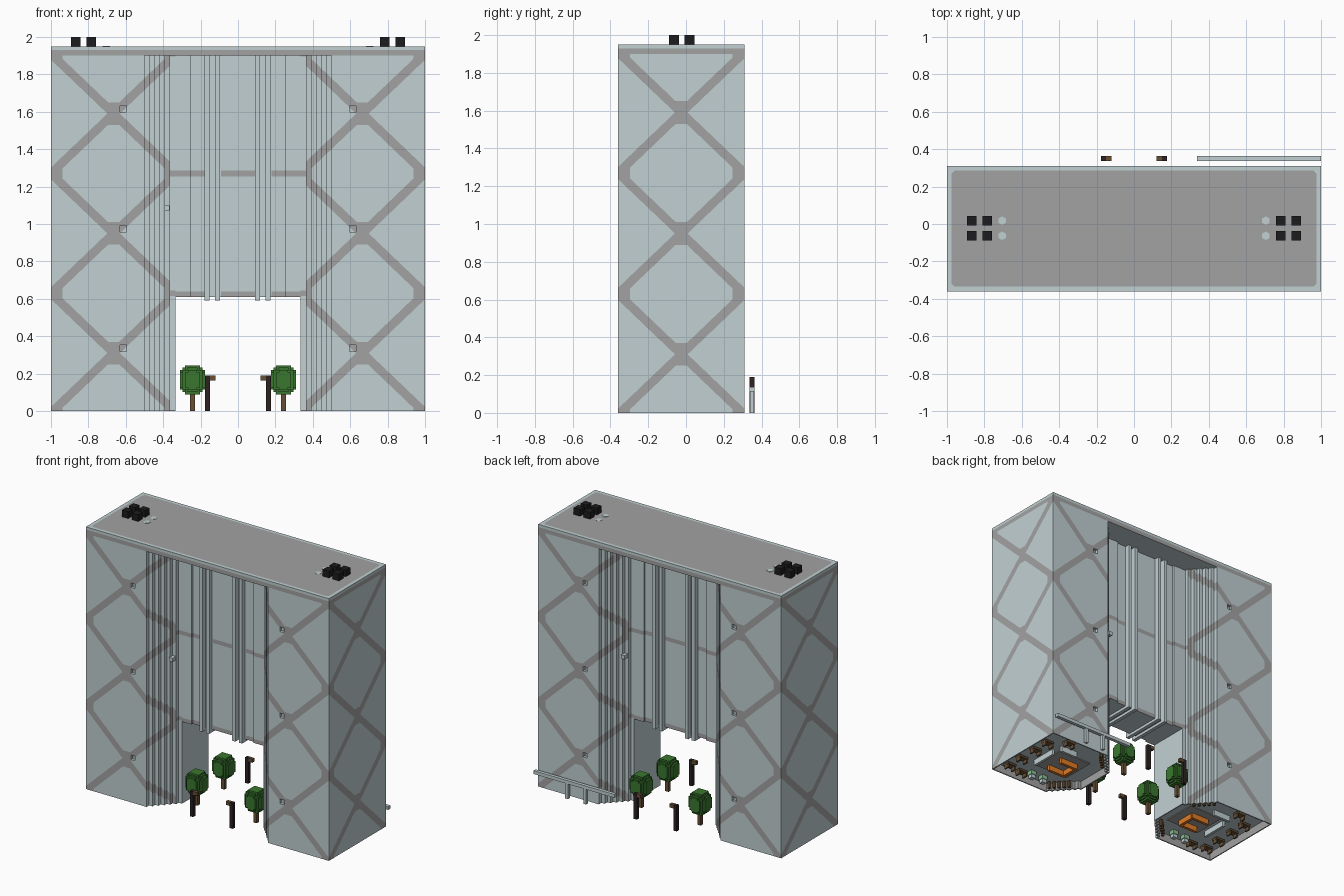
import bpy, bmesh
from mathutils import Vector

cube = bpy.data.objects.get("Cube")
if cube:
    bpy.data.objects.remove(cube, do_unlink=True)

CY = -0.025          # middle of the building's depth
HALF = 0.335         # half depth, also half width of a tower
TOP = 1.9
STEP = 0.64          # height of one lattice diamond
CEILING = 0.06       # lobby height
LAMP_ROWS = (.335, .975, 1.615)


def material(name, *rgb):
    m = bpy.data.materials.new(name)
    m.use_nodes = True
    m.diffuse_color = (*rgb, 1)
    m.node_tree.nodes["Principled BSDF"].inputs["Base Color"].default_value = (*rgb, 1)
    return m


WALL = material("pale blue grey", .535, .63, .645)
GREY = material("warm grey", .36, .365, .36)
BLACK = material("black", .012, .012, .013)
POST = material("dark brown", .025, .015, .015)
WOOD = material("wood brown", .14, .08, .035)
LEAF = material("leaf green", .042, .185, .028)
ORANGE = material("orange", .75, .2, .02)
MINT = material("mint green", .25, .5, .3)


def finish(name, bm, *mats):
    bmesh.ops.recalc_face_normals(bm, faces=bm.faces)
    me = bpy.data.meshes.new(name)
    bm.to_mesh(me)
    bm.free()
    for m in mats:
        me.materials.append(m)
    ob = bpy.data.objects.new(name, me)
    bpy.context.collection.objects.link(ob)


def add_box(bm, centre, size):
    for v in bmesh.ops.create_cube(bm, size=1)["verts"]:
        v.co = Vector(c + a * s for c, a, s in zip(centre, v.co, size))


def boxes(name, mat, *parts):
    bm = bmesh.new()
    for centre, size in parts:
        add_box(bm, centre, size)
    finish(name, bm, mat)


def prism(pts, z0, z1):
    bm = bmesh.new()
    lo = [bm.verts.new((x, y, z0)) for x, y in pts]
    hi = [bm.verts.new((x, y, z1)) for x, y in pts]
    bottom = bm.faces.new(lo)
    bm.faces.new(hi)
    for i in range(len(pts)):
        j = (i + 1) % len(pts)
        bm.faces.new((lo[i], lo[j], hi[j], hi[i]))
    bmesh.ops.recalc_face_normals(bm, faces=bm.faces)
    return bm, bottom


def cut(bm, faces, co, no):
    geom = set(faces)
    for f in faces:
        geom.update(f.edges)
        geom.update(f.verts)
    bmesh.ops.bisect_plane(bm, geom=list(geom), dist=1e-5, plane_co=co, plane_no=no)


def wrap(v):
    return abs((v + STEP / 2) % STEP - STEP / 2)


def on_lattice(s, t):
    line = min(wrap(s + t), wrap(s - t)) < .032
    crossing = abs(s) < .03 and wrap(t) < .06
    edge_node = abs(s) > .26 and wrap(t + STEP / 2) < .035
    return line or crossing or edge_node


# Which faces of a tower carry the lattice
def is_side(f):
    return abs(f.calc_center_median().x) > .999 and abs(f.normal.x) > .9


def is_flat_front(f):
    c = f.calc_center_median()
    return f.normal.y * (c.y - CY) > .9 * abs(c.y - CY) and abs(c.y - CY) > HALF - .001


def is_front(f):
    c = f.calc_center_median()
    if abs(f.normal.y) > .9:
        return f.normal.y * (c.y - CY) > 0 and abs(c.y - CY) > .15
    return abs(f.normal.x) > .9 and f.normal.x * c.x < 0 and .34 < abs(c.x) < .51


# Stepped corner towers: shallow open lobby, square wall pockets and painted lattice
def tower(name, side):
    half = [(1, HALF), (.5, HALF)]
    for i in range(6):
        y = HALF - .03 * (i + 1)
        half += [(.5 - .0275 * i, y), (.5 - .0275 * (i + 1), y)]
    pts = [(side * x, CY - y) for x, y in half]
    pts += [(side * x, CY + y) for x, y in reversed(half)]
    bm, bottom = prism(pts, 0, TOP)
    bmesh.ops.inset_region(bm, faces=[bottom], thickness=.012)
    lining = bmesh.ops.inset_region(bm, faces=[bottom], thickness=.0001)["faces"]
    for f in lining:
        f.material_index = 1
    for v in bottom.verts:
        v.co.z = CEILING
    bm.normal_update()

    # pockets
    px = side * .613
    planes = [((px + d, 0, 0), (1, 0, 0)) for d in (-.017, .017)]
    planes += [((0, 0, z + d), (0, 0, 1)) for z in LAMP_ROWS for d in (-.017, .017)]
    for co, no in planes:
        cut(bm, [f for f in bm.faces if is_flat_front(f)], co, no)
    bm.normal_update()
    for f in [f for f in bm.faces if is_flat_front(f)]:
        c = f.calc_center_median()
        if abs(c.x - px) < .01 and min(abs(c.z - z) for z in LAMP_ROWS) < .01:
            bmesh.ops.inset_region(bm, faces=[f], thickness=.0001)
            for v in f.verts:
                v.co.y += .02 if c.y < CY else -.02
    bm.normal_update()

    # lattice, narrowing to a thin band on the innermost step
    k = STEP / 2 / HALF
    up = Vector((0, 0, 1))
    for pick, centre, axis in ((is_front, Vector((side * .665, CY, .31)), Vector((k, 0, 0))),
                               (is_side, Vector((side, CY, .31)), Vector((0, k, 0)))):
        planes = [(centre + axis * (d / k / k), axis) for d in (-.26, -.03, .03, .26)]
        for row in range(-1, 4):
            base = centre + up * row * STEP
            planes += [(base + up * d, axis * w + up) for d in (-.032, .032) for w in (-1, 1)]
            planes += [(base + up * d, up) for d in (-.06, .06, .285, .305, .335, .355)]
        for co, no in planes:
            cut(bm, [f for f in bm.faces if pick(f)], co, no)
        bm.normal_update()
        for f in bm.faces:
            if pick(f):
                c = f.calc_center_median()
                d = c - centre
                if abs(c.x) < .364:
                    f.material_index = int(wrap(d.z + STEP / 2) < .015)
                else:
                    f.material_index = int(on_lattice(d.dot(axis), d.z))
    finish(name, bm, WALL, GREY)


tower("right_tower", -1)
tower("left_tower", 1)

# Recessed bridge with broken horizontal bands
half = [(HALF, .155), (.255, .155), (.255, .14)]
front = [(-x, -y) for x, y in half] + [(x, -y) for x, y in reversed(half)]
bm, _ = prism([(x, CY + y) for x, y in front + [(-x, -y) for x, y in front]], .61, TOP)
for z in (.64, 1.255, 1.285):
    cut(bm, bm.faces[:], (0, 0, z), (0, 0, 1))
for x in (-.18, -.09, .09, .18):
    cut(bm, bm.faces[:], (x, 0, 0), (1, 0, 0))
bm.normal_update()
for f in bm.faces:
    c = f.calc_center_median()
    banded = c.z < .64 or 1.255 < c.z < 1.285
    if abs(f.normal.z) < .5 and banded and not .09 < abs(c.x) < .18:
        f.material_index = 1
finish("bridge", bm, WALL, GREY)

# Fins that wrap the bridge front, underside and back
boxes("bridge_fins", WALL, *[((x, CY, (TOP + .59) / 2), (.027, .35, TOP - .59))
                             for x in (-.165, -.11, .105, .16)])

# Roof slab with a grey edge band and a grey deck with clipped corners
bm = bmesh.new()
add_box(bm, (0, CY, 1.925), (2, .67, .05))
cut(bm, bm.faces[:], (0, 0, 1.93), (0, 0, 1))
for s in (-1, 1):
    for co, no in (((s * .975, 0, 0), (1, 0, 0)), ((0, CY + s * .31, 0), (0, 1, 0)),
                   ((s * 1.27, CY, 0), (1, 1, 0)), ((s * 1.27, CY, 0), (1, -1, 0))):
        cut(bm, [f for f in bm.faces if f.calc_center_median().z > 1.949], co, no)
bm.normal_update()
for f in bm.faces:
    c = f.calc_center_median()
    x, y = abs(c.x), abs(c.y - CY)
    edge_band = abs(f.normal.z) < .5 and c.z < 1.93
    deck = c.z > 1.949 and x < .975 and y < .31 and x + y < 1.27
    f.material_index = int(edge_band or deck)
finish("roof_slab", bm, WALL, GREY)

# Rooftop equipment
boxes("roof_units", BLACK, *[((s * x, y, 1.975), (.052, .052, .05))
                             for s in (-1, 1) for x in (.785, .867) for y in (-.063, .018)])

bm = bmesh.new()
for s in (-1, 1):
    for y in (-.063, .018):
        vs = bmesh.ops.create_cone(bm, cap_ends=True, segments=6, radius1=.023,
                                   radius2=.023, depth=.004)["verts"]
        bmesh.ops.translate(bm, verts=vs, vec=(s * .705, y, 1.95))
finish("roof_vents", bm, WALL)

boxes("wall_boxes", WALL, *[((s * .38, CY + s * .2, 1.085), (.028, .05, .028)) for s in (-1, 1)])

# Railing behind the left tower
boxes("railing", WALL, ((.668, .35, .125), (.664, .025, .025)),
      *[((x, .35, .06), (.022, .022, .12)) for x in (.58, .73)])

# Blocky trees and lamp posts in the passage
for s, side in ((-1, "right"), (1, "left")):
    x = s * .243
    for y, place in ((-.135, "front"), (.18, "back")):
        boxes(f"{place}_{side}_tree_trunk", WOOD, ((x, y, .06), (.027, .027, .12)))
        boxes(f"{place}_{side}_tree_crown", LEAF,
              ((x, y, .167), (.08, .08, .155)), ((x, y, .167), (.105, .105, .105)),
              ((x, y, .167), (.105, .055, .13)), ((x, y, .167), (.055, .105, .13)),
              ((x, y, .167), (.135, .08, .08)), ((x, y, .167), (.08, .135, .08)),
              ((x, y, .167), (.135, .05, .105)), ((x, y, .167), (.05, .135, .105)))
    for y, place in ((-.3, "front"), (.35, "back")):
        boxes(f"{place}_{side}_lamp_post", POST, ((s * .164, y, .095), (.027, .027, .19)))
        boxes(f"{place}_{side}_lamp_head", WOOD, ((s * .135, y, .177), (.032, .026, .026)))

# Lobby furniture inside each tower
for s, side in ((-1, "right"), (1, "left")):
    spots = [(s * .9, y) for y in (-.28, -.15, 0, .13)] + [(s * .78, y) for y in (-.3, .22)]
    boxes(f"{side}_desks", WOOD, *[((x, y, .035), (.075, .05, .015)) for x, y in spots],
          *[((x + d, y, .015), (.012, .04, .03)) for x, y in spots for d in (-.03, .03)])
    boxes(f"{side}_sofa", ORANGE, ((s * .6, -.13, .03), (.15, .022, .04)),
          ((s * .6, 0, .03), (.15, .022, .04)), ((s * .535, -.065, .03), (.022, .13, .04)))
    boxes(f"{side}_planters", WALL, *[((s * x, -.28, .015), (.035, .035, .03)) for x in (.6, .7)])
    boxes(f"{side}_plants", MINT, *[((s * x, -.28, .04), (.045, .045, .03)) for x in (.6, .7)])
    boxes(f"{side}_chairs", WOOD, *[((s * (.42 + .025 * i), CY + e * (.18 + .025 * i), .025),
                                     (.018, .018, .05)) for e in (-1, 1) for i in range(5)])
    boxes(f"{side}_partitions", WALL, ((s * .7, .12, .04), (.14, .02, .045)),
          ((s * .78, -.05, .04), (.02, .2, .045)))
    boxes(f"{side}_ceiling_panel", GREY, ((s * .6, -.06, .06), (.28, .26, .012)))
